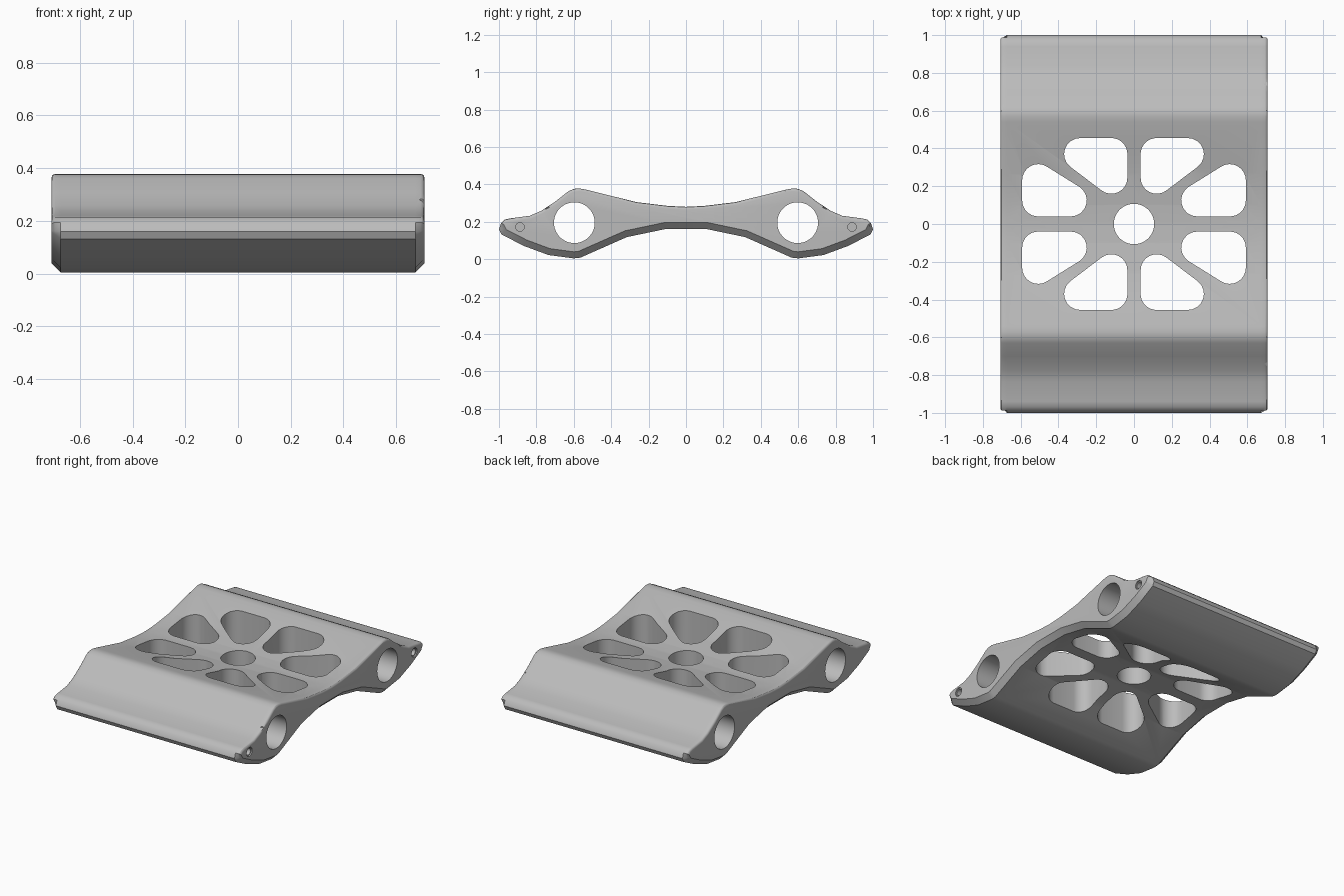
import bpy, bmesh, math
from mathutils import Vector, Matrix

if "Cube" in bpy.data.objects:
    bpy.data.objects.remove(bpy.data.objects["Cube"], do_unlink=True)

grey = bpy.data.materials.new("plain grey")
grey.use_nodes = True
colour = (0.5, 0.5, 0.5, 1)
grey.diffuse_color = colour
grey.node_tree.nodes["Principled BSDF"].inputs["Base Color"].default_value = colour

HALF = 0.708       # half width along x
CHAMFER = 0.035    # lower end chamfer
ROUND = 0.015      # upper end rounding


def make_object(name, bm):
    bmesh.ops.recalc_face_normals(bm, faces=bm.faces)
    mesh = bpy.data.meshes.new(name)
    bm.to_mesh(mesh)
    bm.free()
    obj = bpy.data.objects.new(name, mesh)
    bpy.context.collection.objects.link(obj)
    return obj


def loft(bm, rings):
    rows = [[bm.verts.new(p) for p in ring] for ring in rings]
    n = len(rows[0])
    for a, b in zip(rows, rows[1:]):
        for i in range(n):
            j = (i + 1) % n
            bm.faces.new((a[i], a[j], b[j], b[i]))
    bm.faces.new(rows[0])
    bm.faces.new(rows[-1])


# Side profile (y, z), from the top centre round to the bottom, then mirrored
upper = [(0, 0.28), (0.1, 0.285), (0.265, 0.305), (0.54, 0.373), (0.57, 0.378), (0.6, 0.376),
         (0.63, 0.362), (0.7, 0.307), (0.775, 0.258), (0.835, 0.232), (0.94, 0.218),
         (0.968, 0.212), (0.988, 0.194), (1.0, 0.16)]
lower = [(0.987, 0.132), (0.865, 0.07), (0.735, 0.022), (0.6, 0.004), (0.565, 0.008),
         (0.316, 0.118), (0.115, 0.16)]
half = upper + lower
profile = [Vector(p) for p in half + [(-y, z) for y, z in reversed(half[1:])]]
first_low, last_low = len(upper) - 1, len(profile) - len(upper) + 1


def end_ring(x):
    """Profile at x, pulled in along its corners by the chamfer or the rounding."""
    low = max(0, abs(x) - (HALF - CHAMFER))
    t = max(0, abs(x) - (HALF - ROUND))
    top = ROUND - math.sqrt(max(0, ROUND ** 2 - t ** 2))
    ring = []
    for i, p in enumerate(profile):
        d0 = (p - profile[i - 1]).normalized()
        d1 = (profile[(i + 1) % len(profile)] - p).normalized()
        inward = Vector((d0.y + d1.y, -d0.x - d1.x)).normalized()
        reach = low if first_low <= i <= last_low else top
        q = p + inward * reach / max(0.5, math.cos(d0.angle(d1) / 2))
        ring.append((x, q.x, q.y))
    return ring


stations = [HALF - CHAMFER] + [HALF - ROUND + ROUND * math.sin(math.radians(a))
                               for a in (0, 30, 60, 90)]
bm = bmesh.new()
loft(bm, [end_ring(x) for x in [-s for s in reversed(stations)] + stations])
plate = make_object("skid_plate", bm)
plate.data.materials.append(grey)

# Everything that is cut away
cut = bmesh.new()


def cylinder(centre, radius, depth, along_x=True, radius_end=None):
    turn = Matrix.Rotation(math.pi / 2, 4, 'Y') if along_x else Matrix()
    bmesh.ops.create_cone(cut, cap_ends=True, segments=48, radius1=radius,
                          radius2=radius if radius_end is None else radius_end,
                          depth=depth, matrix=Matrix.Translation(centre) @ turn)


def window(centres, sx, sy, r=0.085, steps=8):
    """Rounded triangle: arcs about three centres given counter-clockwise."""
    pts = []
    for i, c in enumerate(centres):
        c = Vector(c)
        before = c - Vector(centres[i - 1])
        after = Vector(centres[(i + 1) % 3]) - c
        a0 = math.atan2(before.y, before.x) - math.pi / 2
        sweep = (math.atan2(after.y, after.x) - math.pi / 2 - a0) % (2 * math.pi)
        for k in range(steps + 1):
            a = a0 + sweep * k / steps
            pts.append((sx * (c.x + r * math.cos(a)), sy * (c.y + r * math.sin(a))))
    loft(cut, [[(x, y, z) for x, y in pts] for z in (-0.1, 0.6)])


# Eight windows round the central bore
for sx in (1, -1):
    for sy in (1, -1):
        window([(0.12, 0.245), (0.285, 0.37), (0.12, 0.37)], sx, sy)
        window([(0.335, 0.125), (0.507, 0.125), (0.507, 0.232)], sx, sy)
cylinder((0, 0, 0.2), 0.107, 1, along_x=False)

for side in (1, -1):
    # Full-length rod bore and blind screw hole in the left end
    cylinder((0, side * 0.597, 0.195), 0.109, 2)
    cylinder((HALF, side * 0.888, 0.172), 0.03, 0.16, radius_end=0.03)
    # Small nick in the rounded upper edge of the left end
    loft(cut, [[(HALF - 0.02, side * 0.74, 0.276), (HALF + 0.02, side * 0.72, 0.276),
                (HALF + 0.02, side * 0.77, 0.25)],
               [(HALF - 0.02, side * 0.74, 0.4), (HALF + 0.02, side * 0.72, 0.4),
                (HALF + 0.02, side * 0.77, 0.4)]])

cutter = make_object("cutter", cut)
cutter.hide_render = True

boolean = plate.modifiers.new("cutouts", 'BOOLEAN')
boolean.operation = 'DIFFERENCE'
boolean.solver = 'EXACT'
boolean.object = cutter
bpy.ops.object.select_all(action='DESELECT')
plate.select_set(True)
bpy.context.view_layer.objects.active = plate
bpy.ops.object.modifier_apply(modifier=boolean.name)
bpy.data.objects.remove(cutter, do_unlink=True)
bpy.ops.object.shade_smooth_by_angle(angle=math.radians(30))

# Screw inserts: thin rings seated just inside the blind holes
bm = bmesh.new()
for side in (1, -1):
    rings = []
    for x, r in ((0.66, 0.031), (0.7, 0.031), (0.7, 0.023), (0.66, 0.023)):
        rings.append([bm.verts.new((x, side * 0.888 + r * math.cos(a * math.pi / 12),
                                    0.172 + r * math.sin(a * math.pi / 12))) for a in range(24)])
    for a, b in zip(rings, rings[1:] + rings[:1]):
        for i in range(24):
            j = (i + 1) % 24
            bm.faces.new((a[i], a[j], b[j], b[i]))
inserts = make_object("screw_inserts", bm)
inserts.data.materials.append(grey)
